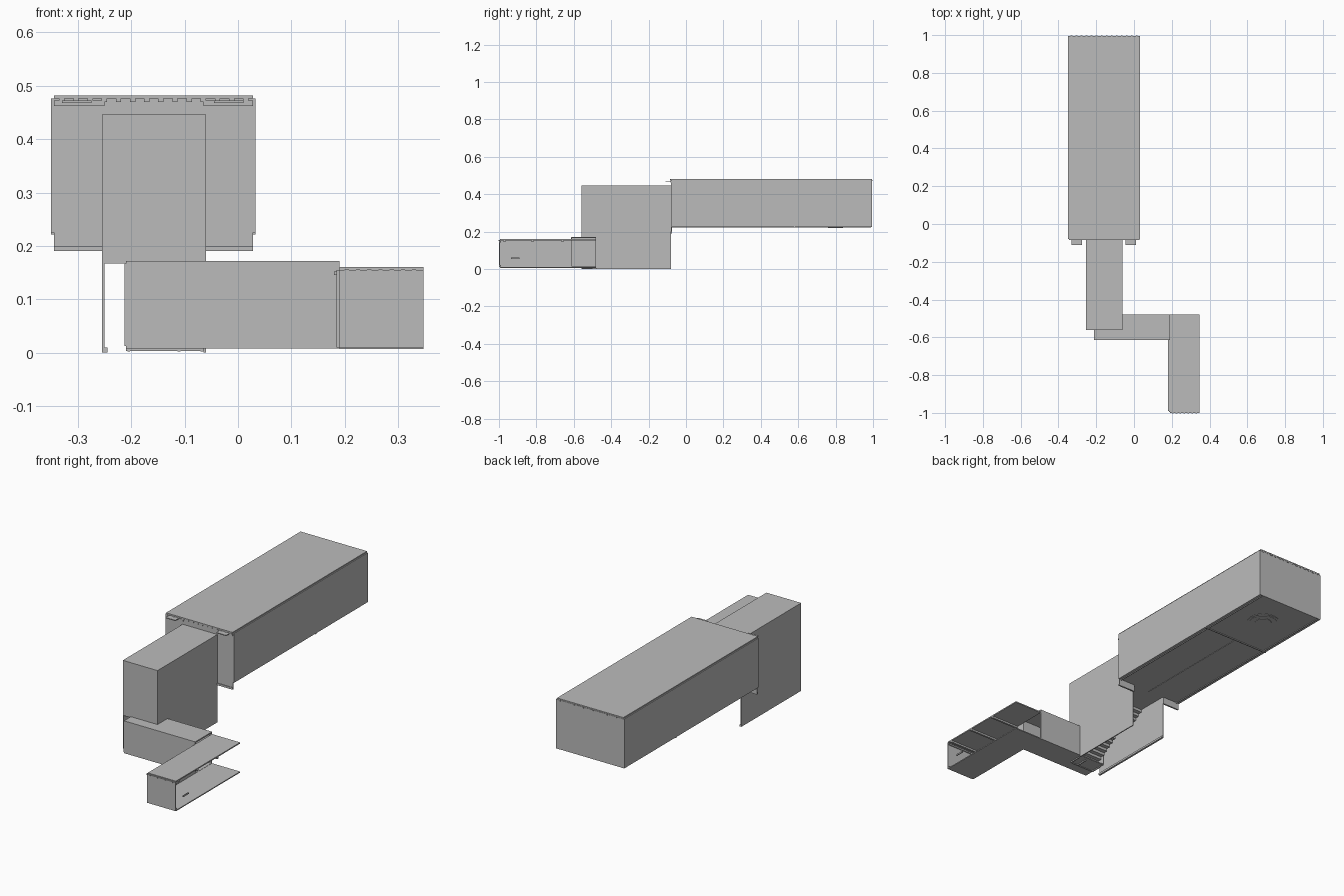
import bpy
import bmesh
import math

if "Cube" in bpy.data.objects:
    bpy.data.objects.remove(bpy.data.objects["Cube"], do_unlink=True)

grey = bpy.data.materials.new("concrete grey")
grey.use_nodes = True
COLOUR = (0.5, 0.5, 0.5, 1)
grey.diffuse_color = COLOUR
grey.node_tree.nodes["Principled BSDF"].inputs["Base Color"].default_value = COLOUR
T = 0.005  # wall thickness


def finish(name, bm):
    mesh = bpy.data.meshes.new(name)
    bm.to_mesh(mesh)
    bm.free()
    mesh.materials.append(grey)
    obj = bpy.data.objects.new(name, mesh)
    bpy.context.collection.objects.link(obj)
    return obj


def box(name, x, y, z):
    """Box from (low, high) pairs on each axis."""
    bm = bmesh.new()
    bmesh.ops.create_cube(bm, size=1)
    for v in bm.verts:
        for i, (lo, hi) in enumerate((x, y, z)):
            v.co[i] = lo if v.co[i] < 0 else hi
    return finish(name, bm)


def wall_x(name, x, y, z):
    return box(name, (x, x + T), y, z)


def wall_y(name, y, x, z):
    return box(name, x, (y, y + T), z)


# Hall: shell with an inset roof cap
hx, hy = (-0.35, 0.033), (-0.08, 0.99)
wall_x("hall_right_wall", hx[0], hy, (0.225, 0.475))
wall_x("hall_left_wall", hx[1] - T, hy, (0.225, 0.475))
wall_y("hall_back_wall", hy[1], hx, (0.225, 0.475))
box("hall_floor", hx, hy, (0.225, 0.23))
box("hall_ceiling", hx, hy, (0.47, 0.476))
box("hall_roof_cap", (-0.345, 0.028), (-0.085, 0.995), (0.476, 0.482))

# Hall front wall around the stair opening, reaching below the floor
for side, x in (("right", (-0.345, -0.25)), ("left", (-0.065, 0.028))):
    wall_y("hall_front_" + side, hy[0], x, (0.19, 0.47))
    wall_y("hall_front_skirting_" + side, hy[0] - 0.003, x, (0.19, 0.2))
    wall_y("hall_front_cornice_" + side, hy[0] - 0.003, x, (0.462, 0.472))
wall_y("hall_front_lintel", hy[0], (-0.25, -0.065), (0.445, 0.47))
box("ledge_right", (-0.33, -0.275), (-0.11, -0.08), (0.468, 0.472))
box("ledge_left", (-0.045, 0.01), (-0.11, -0.08), (0.468, 0.472))

# Floor seams, edge strips and round floor medallion on the hall underside
box("floor_cross_seam", hx, (0.577, 0.583), (0.221, 0.226))
box("floor_long_seam", (-0.161, -0.158), (-0.08, 0.58), (0.223, 0.226))
for x in (-0.335, 0.015):
    box("floor_edge_strip", (x, x + 0.004), hy, (0.221, 0.226))
for radius, depth in ((0.078, 0.003), (0.066, 0.005), (0.04, 0.007)):
    bm = bmesh.new()
    bmesh.ops.create_cone(bm, cap_ends=True, segments=32, radius1=radius,
                          radius2=radius, depth=depth)
    bmesh.ops.translate(bm, verts=bm.verts, vec=(-0.15, 0.8, 0.226 - depth / 2))
    finish("floor_medallion", bm)

# Small brackets under the hall cap at both ends
for i in range(14):
    x = -0.335 + i * 0.0265
    for y in (-0.084, 0.993):
        box("cap_bracket", (x, x + 0.01), (y, y + 0.004), (0.47, 0.476))

# Stair shaft
wall_x("stair_right_wall", -0.255, (-0.56, -0.08), (0, 0.443))
wall_x("stair_left_wall", -0.065, (-0.48, -0.08), (0, 0.443))
wall_x("stair_left_upper_wall", -0.065, (-0.56, -0.48), (0.167, 0.443))
wall_y("stair_front_wall", -0.56, (-0.255, -0.06), (0.167, 0.443))
box("stair_roof", (-0.255, -0.06), (-0.56, -0.08), (0.441, 0.446))
box("wall_foot", (-0.25, -0.245), (-0.56, -0.08), (0, 0.01))

# Staircase: a folded strip of risers and treads, then a landing
bm = bmesh.new()
STEPS = 16
rise, run = 0.225 / STEPS, 0.34 / STEPS
path = [(-0.56, 0.003)]
for i in range(STEPS):
    y, z = path[-1]
    path += [(y, z + rise), (y + run, z + rise)]
path.append((-0.08, path[-1][1]))
for (y0, z0), (y1, z1) in zip(path, path[1:]):
    x0 = -0.25 if z0 > 0.165 else -0.21
    corners = ((x0, y0, z0), (x0, y1, z1), (-0.065, y1, z1), (-0.065, y0, z0))
    bm.faces.new([bm.verts.new(c) for c in corners])
finish("staircase", bm)

# Cross corridor
cx = (-0.21, 0.19)
wall_y("corridor_front_wall", -0.615, cx, (0.012, 0.167))
wall_y("corridor_back_wall", -0.485, (-0.065, 0.19), (0.012, 0.167))
wall_x("corridor_end_wall", -0.213, (-0.615, -0.48), (0.012, 0.167))
box("corridor_floor", cx, (-0.615, -0.48), (0.008, 0.013))
box("corridor_ceiling", cx, (-0.615, -0.48), (0.166, 0.172))
for x in (-0.207, -0.113, -0.07):
    box("corridor_foot", (x, x + 0.005), (-0.56, -0.5), (0.002, 0.009))

# Entrance passage, open on its left side and at the back
px, py = (0.19, 0.348), (-0.995, -0.48)
wall_x("passage_right_wall", 0.185, (-0.995, -0.61), (0.01, 0.155))
wall_y("passage_front_wall", -1.0, px, (0.01, 0.155))
box("passage_floor", px, py, (0.007, 0.012))
box("passage_ceiling", px, py, (0.154, 0.16))
box("front_upper_trim", px, (-1.0, -0.99), (0.143, 0.15))
box("front_lower_trim", px, (-1.0, -0.99), (0.012, 0.022))
box("passage_rail", (0.18, 0.186), (-0.99, -0.61), (0.145, 0.152))

# Ceiling beams and wall lamps repeat along the passage
for y in (-0.97, -0.82, -0.66):
    box("ceiling_beam", px, (y - 0.005, y + 0.005), (0.145, 0.155))
    box("wall_lamp", (0.19, 0.197), (y - 0.002, y + 0.018), (0.11, 0.125))
for i in range(7):
    x = 0.2 + i * 0.021
    box("front_bracket", (x, x + 0.008), (-1.002, -0.998), (0.15, 0.156))

# Panels and small plate
box("wall_panel", (0.19, 0.196), (-0.81, -0.74), (0.065, 0.1))
for z in (0.078, 0.114):
    box("wall_shelf", (0.19, 0.198), (-0.81, -0.7), (z, z + 0.004))
box("side_plate", (0.342, 0.347), (-0.935, -0.89), (0.055, 0.062))
